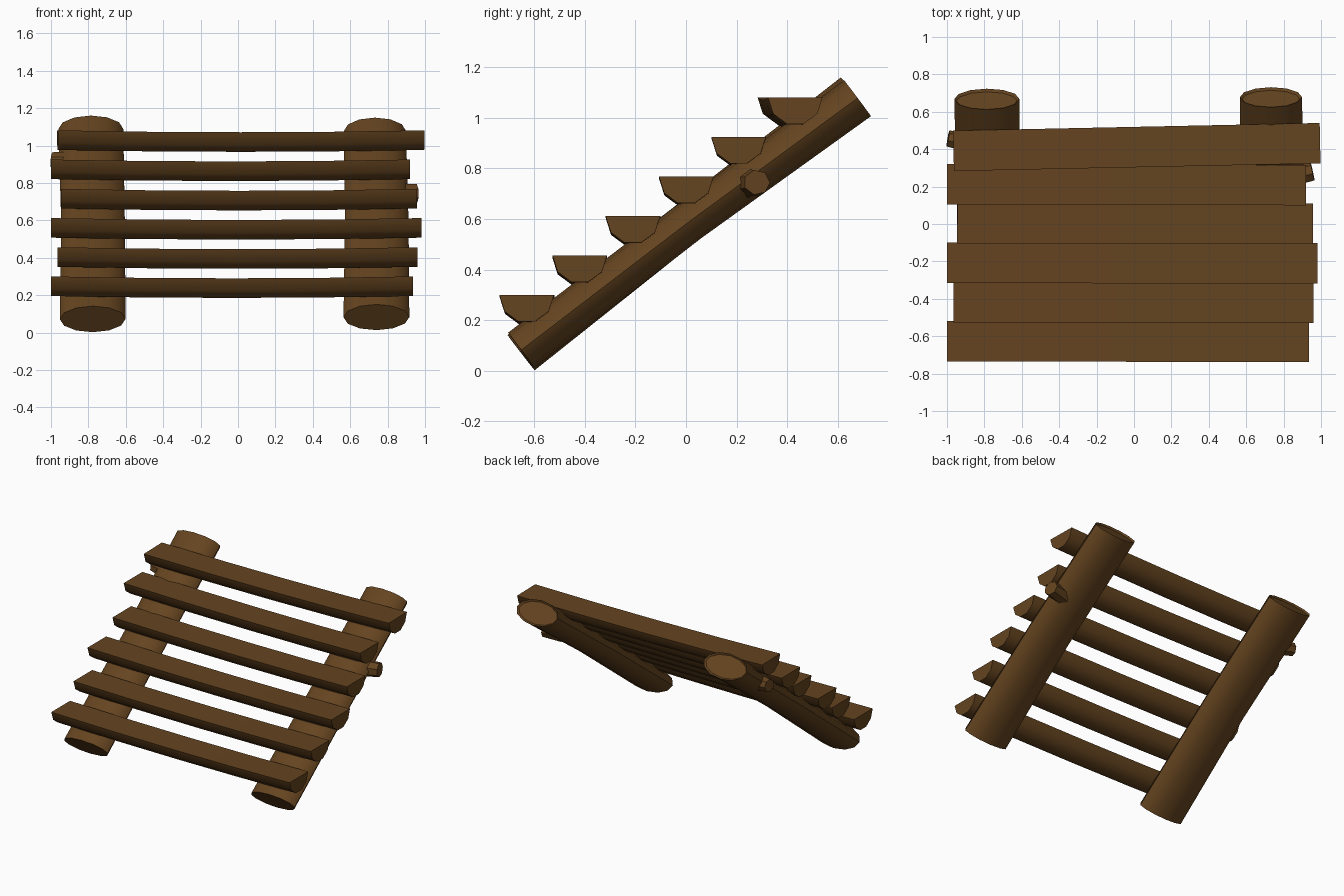
import bpy, bmesh
from math import sin, cos, pi, radians
from mathutils import Vector

if "Cube" in bpy.data.objects:
    bpy.data.objects.remove(bpy.data.objects["Cube"])

wood = bpy.data.materials.new("dark_wood")
wood.diffuse_color = (0.13, 0.058, 0.014, 1)
wood.use_nodes = True
wood.node_tree.nodes["Principled BSDF"].inputs["Base Color"].default_value = wood.diffuse_color


def loft(name, rings, recess=()):
    """Skin a list of vertex rings; caps listed in recess are inset and sunk."""
    bm = bmesh.new()
    rows = [[bm.verts.new(p) for p in ring] for ring in rings]
    n = len(rows[0])
    for a, b in zip(rows, rows[1:]):
        for i in range(n):
            j = (i + 1) % n
            bm.faces.new((a[i], a[j], b[j], b[i]))
    caps = [bm.faces.new(rows[0][::-1]), bm.faces.new(rows[-1])]
    bmesh.ops.recalc_face_normals(bm, faces=bm.faces)
    for k, depth in recess:
        bmesh.ops.inset_individual(bm, faces=[caps[k]], thickness=0.012, depth=-depth)
    me = bpy.data.meshes.new(name)
    bm.to_mesh(me)
    bm.free()
    me.materials.append(wood)
    ob = bpy.data.objects.new(name, me)
    bpy.context.collection.objects.link(ob)
    bpy.context.view_layer.objects.active = ob
    ob.select_set(True)
    bpy.ops.object.shade_smooth_by_angle(angle=radians(40))
    ob.select_set(False)
    return ob


def log(name, stations, recess=(), sides=12):
    """Oval log through (centre, half width, half height) stations."""
    axis = (Vector(stations[-1][0]) - Vector(stations[0][0])).normalized()
    side = Vector((1, 0, 0)) if abs(axis.x) < 0.7 else Vector((0, 1, 0))
    side = (side - axis * side.dot(axis)).normalized()
    up = side.cross(axis)
    rings = []
    for c, w, h in stations:
        rings.append([Vector(c) + side * w * cos(2 * pi * i / sides)
                      + up * h * sin(2 * pi * i / sides) for i in range(sides)])
    return loft(name, rings, recess)


# Sloping side logs, slightly thinner in the middle
log("left_log", [((-0.777, -0.652, 0.072), 0.176, 0.088),
                 ((-0.775, 0.01, 0.59), 0.170, 0.081),
                 ((-0.787, 0.668, 1.088), 0.174, 0.091)], [(1, 0.012)])
log("right_log", [((0.740, -0.652, 0.082), 0.176, 0.086),
                  ((0.742, 0.01, 0.588), 0.170, 0.081),
                  ((0.732, 0.678, 1.078), 0.166, 0.089)], [(1, 0.012)])

# Cut branch stubs on the outer sides of the logs
log("right_branch_stub", [((0.82, 0.25, 0.74), 0.06, 0.06),
                          ((0.955, 0.28, 0.745), 0.053, 0.05)], sides=7)
log("left_branch_stub", [((-0.85, 0.43, 0.91), 0.06, 0.06),
                         ((-0.995, 0.455, 0.92), 0.045, 0.045)], sides=7)

# Half-log treads: left x, right x, left y, right y, top z
treads = [(-1.0, 0.935, -0.627, -0.630, 0.300),
          (-0.965, 0.96, -0.420, -0.420, 0.456),
          (-1.0, 0.98, -0.208, -0.210, 0.612),
          (-0.945, 0.957, 0.003, 0.001, 0.768),
          (-1.0, 0.92, 0.212, 0.208, 0.925),
          (-0.965, 0.995, 0.391, 0.432, 1.081)]
for k, (x0, x1, y0, y1, z) in enumerate(treads):
    rings = []
    skew = (y1 - y0) / (x1 - x0)
    for t in (0, 0.25, 0.5, 0.75, 1):
        x, y = x0 + (x1 - x0) * t, y0 + (y1 - y0) * t
        sag = 0.01 * (1 - (2 * t - 1) ** 2)
        ring = []
        for i in range(6):
            a = pi * i / 5
            dy = 0.108 * cos(a)
            ring.append(Vector((x - skew * dy, y + dy, z - sag - 0.11 * sin(a))))
        rings.append(ring)
    loft(f"tread_{k + 1}", rings)
